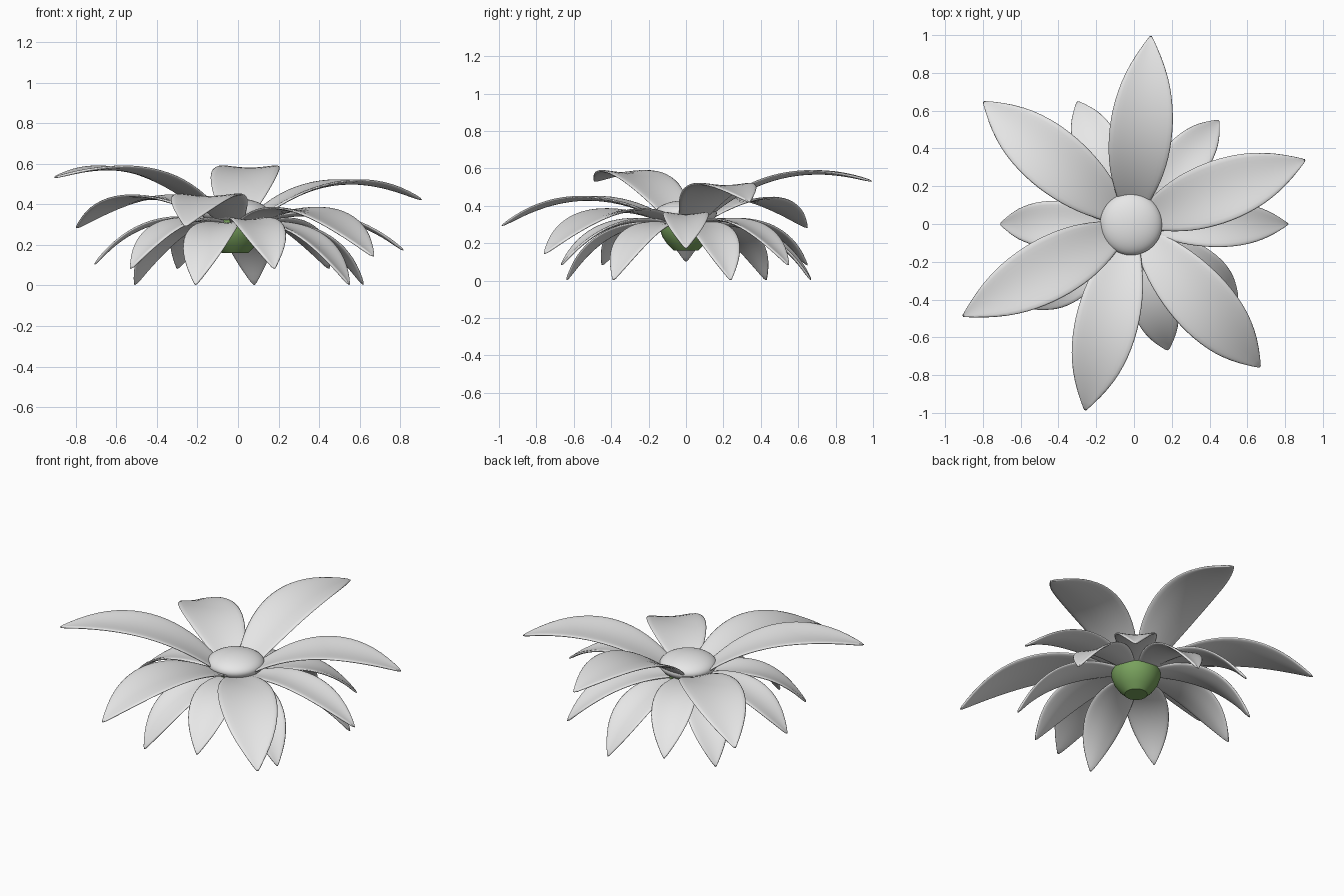
import bpy, math
from mathutils import Vector

cube = bpy.data.objects.get("Cube")
if cube:
    bpy.data.objects.remove(cube)


def material(name, color):
    m = bpy.data.materials.new(name)
    m.use_nodes = True
    m.diffuse_color = (*color, 1)
    m.node_tree.nodes["Principled BSDF"].inputs["Base Color"].default_value = (*color, 1)
    return m


GREY = material("petal grey", (0.8, 0.8, 0.8))
GREEN = material("calyx green", (0.19, 0.36, 0.11))
CENTRE = Vector((-0.015, 0, 0.3))
# Half width of a petal from base to tip, as a share of its widest point
OUTLINE = [0.35, 0.58, 0.78, 0.91, 0.98, 1, 0.96, 0.86, 0.68, 0.40, 0.02]
COLUMNS = 6


def add_object(name, verts, faces, mat):
    mesh = bpy.data.meshes.new(name)
    mesh.from_pydata(verts, [], faces)
    mesh.materials.append(mat)
    mesh.shade_smooth()
    obj = bpy.data.objects.new(name, mesh)
    bpy.context.collection.objects.link(obj)
    return obj


def petal(name, tip, half_width, arch, cup):
    """Arched, slightly cupped leaf-shaped petal running from the centre to its tip."""
    tip = Vector(tip)
    outward = Vector((tip.x - CENTRE.x, tip.y, 0)).normalized()
    base = CENTRE + outward * 0.07
    chord = tip - base
    side = Vector((0, 0, 1)).cross(outward)
    up = chord.normalized().cross(side)
    verts, faces = [], []
    rows = len(OUTLINE)
    for i, width in enumerate(OUTLINE):
        t = i / (rows - 1)
        spine = base + chord * t + up * arch * 4 * t * (1 - t)
        for j in range(COLUMNS + 1):
            s = 2 * j / COLUMNS - 1
            lift = cup * width * (s * s - 0.3 * s ** 4)
            verts.append(spine + side * s * width * half_width + up * lift)
    n = COLUMNS + 1
    for i in range(rows - 1):
        for j in range(COLUMNS):
            a = i * n + j
            faces.append((a, a + n, a + n + 1, a + 1))
    obj = add_object(name, verts, faces, GREY)
    solid = obj.modifiers.new("Thickness", 'SOLIDIFY')
    solid.thickness = 0.014
    solid.offset = 0
    sub = obj.modifiers.new("Smooth", 'SUBSURF')
    sub.levels = sub.render_levels = 1
    return obj


# Three whorls of petals, given by their tips
upper = [(0.09, 1.0, 0.53), (0.91, 0.34, 0.42), (0.67, -0.76, 0.14),
         (-0.26, -0.99, 0.29), (-0.91, -0.49, 0.53), (-0.80, 0.65, 0.28)]
middle = [(0.82, 0, 0.17), (0.45, 0.55, 0.08), (-0.30, 0.65, 0.08),
          (-0.71, 0, 0.10), (-0.53, -0.45, 0.08), (0.18, -0.67, 0.08)]
lower = [(0.62, 0.24, 0), (0.08, 0.67, 0), (-0.51, 0.43, 0),
         (-0.21, -0.64, 0), (0.55, -0.39, 0)]
for label, tips, width, arch in (("upper", upper, 0.17, 0.14),
                                 ("middle", middle, 0.125, 0.105),
                                 ("lower", lower, 0.125, 0.105)):
    for k, tip in enumerate(tips, 1):
        petal(f"{label}_petal_{k}", tip, width, arch, 0.025)

# Domed flower centre
bpy.ops.mesh.primitive_uv_sphere_add(segments=40, ring_count=20, radius=0.165,
                                     location=(CENTRE.x, 0, 0.36))
disc = bpy.context.object
disc.name = "flower_centre"
disc.scale.z = 0.42
disc.data.materials.append(GREY)
bpy.ops.object.shade_smooth()

# Green calyx cup under the flower, spun from a profile
profile = [(0.065, 0.16), (0.10, 0.195), (0.127, 0.235), (0.142, 0.28), (0.14, 0.33)]
SIDES = 32
verts = [(CENTRE.x + r * math.cos(math.tau * k / SIDES),
          r * math.sin(math.tau * k / SIDES), z)
         for r, z in profile for k in range(SIDES)]
faces = [(i * SIDES + k, i * SIDES + (k + 1) % SIDES,
          (i + 1) * SIDES + (k + 1) % SIDES, (i + 1) * SIDES + k)
         for i in range(len(profile) - 1) for k in range(SIDES)]
faces.append(tuple(reversed(range(SIDES))))
faces.append(tuple(range(len(verts) - SIDES, len(verts))))
calyx = add_object("calyx", verts, faces, GREEN)
bpy.ops.object.select_all(action='DESELECT')
calyx.select_set(True)
bpy.context.view_layer.objects.active = calyx
bpy.ops.object.shade_smooth_by_angle(angle=math.radians(35))
